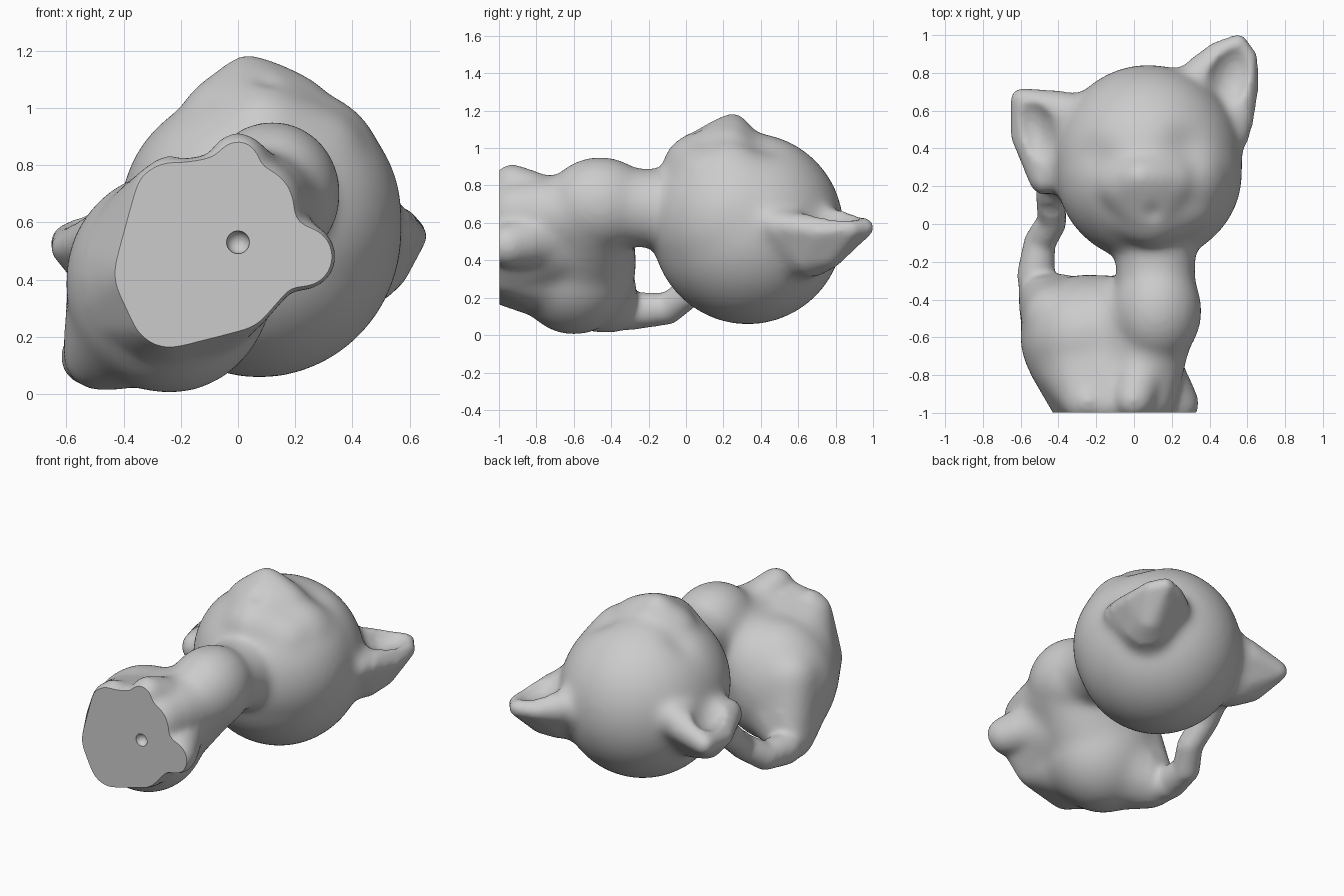
import bpy, bmesh, math
from mathutils import Vector, Matrix

if "Cube" in bpy.data.objects:
    bpy.data.objects.remove(bpy.data.objects["Cube"])

grey = bpy.data.materials.new("plain_grey")
grey.diffuse_color = (0.6, 0.6, 0.6, 1)
grey.use_nodes = True
grey.node_tree.nodes["Principled BSDF"].inputs["Base Color"].default_value = grey.diffuse_color
parts = []


def add_object(name, bm, keep=True):
    mesh = bpy.data.meshes.new(name)
    bm.to_mesh(mesh)
    bm.free()
    ob = bpy.data.objects.new(name, mesh)
    bpy.context.collection.objects.link(ob)
    if keep:
        parts.append(ob)
    return ob


def ball(name, centre, radii, turn=0, keep=True):
    """Ellipsoid, turned about z."""
    bm = bmesh.new()
    m = (Matrix.Translation(centre) @ Matrix.Rotation(math.radians(turn), 4, 'Z')
         @ Matrix.Diagonal((*radii, 1)))
    bmesh.ops.create_icosphere(bm, subdivisions=4, radius=1, matrix=m)
    return add_object(name, bm, keep)


def hull(name, *spheres):
    """Convex skin around spheres given as (x, y, z, radius)."""
    bm = bmesh.new()
    for x, y, z, r in spheres:
        bmesh.ops.create_icosphere(bm, subdivisions=3, radius=r,
                                   matrix=Matrix.Translation((x, y, z)))
    res = bmesh.ops.convex_hull(bm, input=bm.verts)
    inner = [g for g in res["geom_interior"] if isinstance(g, bmesh.types.BMVert)]
    bmesh.ops.delete(bm, geom=inner, context='VERTS')
    return add_object(name, bm)


def apply(ob, kind, **settings):
    bpy.context.view_layer.objects.active = ob
    mod = ob.modifiers.new(kind.lower(), kind)
    for key, value in settings.items():
        setattr(mod, key, value)
    bpy.ops.object.modifier_apply(modifier=mod.name)


def carve(ob, centre, radii, turn):
    cutter = ball("cutter", centre, radii, turn, keep=False)
    apply(ob, 'BOOLEAN', operation='DIFFERENCE', object=cutter, solver='EXACT')
    bpy.data.objects.remove(cutter)


# Ears with shallow hollow insides
ear = hull("right_ear", (0.55, 0.955, 0.575, 0.05), (0.605, 0.88, 0.565, 0.05),
           (0.61, 0.72, 0.55, 0.05), (0.44, 0.91, 0.57, 0.055),
           (0.32, 0.74, 0.57, 0.12), (0.54, 0.47, 0.59, 0.08),
           (0.42, 0.64, 0.47, 0.17), (0.5, 0.75, 0.45, 0.1))
carve(ear, (0.52, 0.79, 0.77), (0.15, 0.23, 0.19), -20)
ear = hull("left_ear", (-0.59, 0.655, 0.53, 0.065), (-0.605, 0.47, 0.51, 0.05),
           (-0.32, 0.58, 0.6, 0.12), (-0.46, 0.25, 0.54, 0.1),
           (-0.38, 0.44, 0.5, 0.18), (-0.5, 0.5, 0.46, 0.1))
carve(ear, (-0.54, 0.50, 0.77), (0.14, 0.24, 0.20), 20)

# Head, cheeks, muzzle and nose
ball("head", (0.075, 0.33, 0.57), (0.5, 0.515, 0.515))
ball("jaw", (0.08, 0.27, 0.62), (0.495, 0.475, 0.47))
ball("right_cheek", (0.24, 0.24, 0.77), (0.27, 0.27, 0.29))
ball("left_cheek", (-0.07, 0.22, 0.76), (0.26, 0.26, 0.28))
hull("chin", (-0.06, 0.12, 0.81, 0.2), (0.26, 0.13, 0.82, 0.2),
     (0.09, 0.06, 0.89, 0.19), (0.07, 0.25, 0.92, 0.2))
hull("nose", (0.03, 0.25, 1.115, 0.08), (0.11, 0.245, 1.09, 0.08),
     (0.08, 0.10, 0.93, 0.18), (-0.04, 0.22, 0.95, 0.17),
     (0.17, 0.24, 0.95, 0.18), (0.06, 0.32, 0.94, 0.14))

# Neck, chest and belly
hull("neck", (0.11, -0.05, 0.67, 0.22), (0.12, -0.42, 0.69, 0.205))
ball("chest", (0.12, -0.46, 0.70), (0.24, 0.29, 0.255))
hull("belly", (0.1, -0.5, 0.65, 0.23), (0.05, -0.9, 0.65, 0.18),
     (-0.12, -0.8, 0.55, 0.2), (-0.18, -0.59, 0.42, 0.32))

# Haunch flowing into the tail base, and flat seat
ball("haunch", (-0.24, -0.60, 0.39), (0.365, 0.335, 0.39))
hull("hip", (-0.27, -0.60, 0.35, 0.32), (-0.48, -0.41, 0.14, 0.135),
     (-0.5, -0.36, 0.13, 0.11), (-0.4, -0.5, 0.48, 0.19))
hull("seat", (-0.27, -0.95, 0.71, 0.10), (-0.3, -0.95, 0.42, 0.14),
     (-0.24, -0.95, 0.29, 0.14), (0.0, -0.95, 0.34, 0.13),
     (-0.02, -0.95, 0.74, 0.11), (-0.25, -0.62, 0.4, 0.35))
hull("seat_side", (-0.02, -0.95, 0.74, 0.11), (0.14, -0.95, 0.5, 0.13),
     (0.0, -0.95, 0.34, 0.13), (0.0, -0.7, 0.5, 0.23))

# Paws
hull("front_paw", (0.0, -0.93, 0.81, 0.105), (0.06, -0.7, 0.67, 0.165))
hull("side_paw", (-0.24, -0.94, 0.74, 0.095), (-0.2, -0.7, 0.57, 0.14))
hull("hind_paw", (0.225, -0.95, 0.48, 0.12), (0.06, -0.72, 0.53, 0.18))

# Tail curling up to the back of the head
tail = [(-0.48, -0.42, 0.14, 0.13), (-0.52, -0.27, 0.13, 0.10),
        (-0.5, -0.1, 0.14, 0.085), (-0.43, 0.02, 0.23, 0.08),
        (-0.44, 0.15, 0.34, 0.08), (-0.42, 0.25, 0.43, 0.09)]
for a, b in zip(tail, tail[1:]):
    hull("tail", a, b)

# Blend the parts into one smooth skin
bpy.ops.object.select_all(action='DESELECT')
for ob in parts:
    ob.select_set(True)
cat = parts[2]
bpy.context.view_layer.objects.active = cat
bpy.ops.object.join()
cat.name = "sitting_cat"
apply(cat, 'REMESH', mode='VOXEL', voxel_size=0.016)

# Ears, tail and feet are softened less than the body
group = cat.vertex_groups.new(name="softness")
for v in cat.data.vertices:
    thin = (v.co.y > 0.1 and (v.co - Vector((0.075, 0.33, 0.57))).length > 0.58
            and v.co.z < 0.8) or (v.co.y > -0.3 and v.co.x < -0.36 and v.co.z < 0.35)
    weight = 0.15 if thin else 0.4 if v.co.y < -0.8 else 1.0
    group.add([v.index], weight, 'REPLACE')
apply(cat, 'SMOOTH', factor=0.5, iterations=60, vertex_group="softness")

# Soft dents for the eyes and the mouth: x, y, depth, width
bm = bmesh.new()
bm.from_mesh(cat.data)
dents = [(-0.2, 0.36, 0.025, 0.07), (0.28, 0.42, 0.035, 0.08),
         (0.10, 0.06, 0.015, 0.035)]
for v in bm.verts:
    if v.co.z > 0.75 and v.co.y > -0.1:
        for x, y, depth, width in dents:
            d2 = (v.co.x - x) ** 2 + (v.co.y - y) ** 2
            v.co.z -= depth * math.exp(-d2 / (2 * width ** 2))

# Flat underside
cut = bmesh.ops.bisect_plane(bm, geom=bm.verts[:] + bm.edges[:] + bm.faces[:],
                             plane_co=(0, -0.998, 0), plane_no=(0, -1, 0),
                             clear_outer=True)
rim = [e for e in cut["geom_cut"] if isinstance(e, bmesh.types.BMEdge)]
bmesh.ops.holes_fill(bm, edges=rim)
bmesh.ops.recalc_face_normals(bm, faces=bm.faces)
bm.to_mesh(cat.data)
bm.free()

# Small dimple in the underside
carve(cat, (0.0, -1.0, 0.53), (0.04, 0.04, 0.04), 0)

cat.data.materials.clear()
cat.data.materials.append(grey)
bpy.ops.object.select_all(action='DESELECT')
cat.select_set(True)
bpy.context.view_layer.objects.active = cat
bpy.ops.object.shade_smooth_by_angle(angle=math.radians(40))
